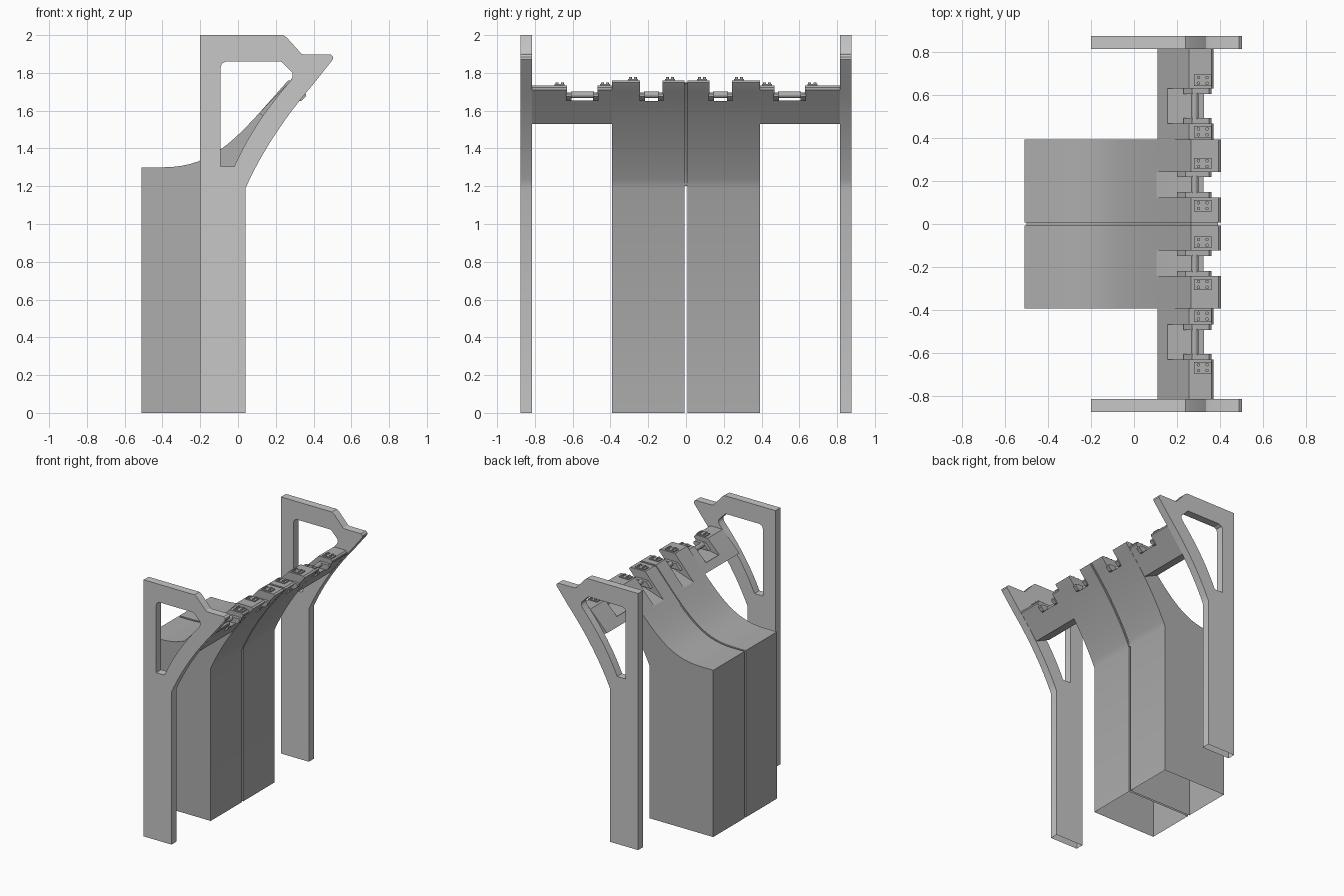
import bpy, bmesh, math
from mathutils import Vector

if "Cube" in bpy.data.objects:
    bpy.data.objects.remove(bpy.data.objects["Cube"])


def material(name, value):
    m = bpy.data.materials.new(name)
    m.diffuse_color = (value, value, value, 1)
    m.use_nodes = True
    m.node_tree.nodes["Principled BSDF"].inputs["Base Color"].default_value = m.diffuse_color
    return m


BODY_GREY = material("mid grey", 0.42)
FRAME_GREY = material("light grey", 0.57)


def bezier(points, n=12):
    """Points on a quadratic or cubic curve in the x-z plane."""
    out = []
    for i in range(n + 1):
        pts = [Vector(p) for p in points]
        while len(pts) > 1:
            pts = [a.lerp(b, i / n) for a, b in zip(pts, pts[1:])]
        out.append(tuple(pts[0]))
    return out


def prism(name, profile, ya, yb, mat):
    """Extrude an x-z profile along y."""
    y0, y1 = min(ya, yb), max(ya, yb)
    bm = bmesh.new()
    face = bm.faces.new([bm.verts.new((x, y0, z)) for x, z in profile])
    new = bmesh.ops.extrude_face_region(bm, geom=[face])["geom"]
    bmesh.ops.translate(bm, vec=(0, y1 - y0, 0),
                        verts=[v for v in new if isinstance(v, bmesh.types.BMVert)])
    bmesh.ops.recalc_face_normals(bm, faces=bm.faces)
    me = bpy.data.meshes.new(name)
    bm.to_mesh(me)
    bm.free()
    me.materials.append(mat)
    ob = bpy.data.objects.new(name, me)
    bpy.context.collection.objects.link(ob)
    return ob


def rect(x0, x1, z0, z1):
    return [(x0, z0), (x1, z0), (x1, z1), (x0, z1)]


def cut(ob, profile, ya, yb):
    """Subtract an extruded profile and bake the result."""
    tool = prism("cutter", profile, ya, yb, ob.data.materials[0])
    tool.hide_render = True
    mod = ob.modifiers.new("cut", 'BOOLEAN')
    mod.operation, mod.solver, mod.object = 'DIFFERENCE', 'EXACT', tool
    deps = bpy.context.evaluated_depsgraph_get()
    me = bpy.data.meshes.new_from_object(ob.evaluated_get(deps))
    ob.modifiers.clear()
    ob.data = me
    bpy.data.objects.remove(tool)


def open_bottom(ob):
    bm = bmesh.new()
    bm.from_mesh(ob.data)
    base = [f for f in bm.faces if all(abs(v.co.z) < 1e-4 for v in f.verts)]
    bmesh.ops.delete(bm, geom=base, context='FACES')
    bm.to_mesh(ob.data)
    bm.free()


def smooth(ob):
    bpy.ops.object.select_all(action='DESELECT')
    bpy.context.view_layer.objects.active = ob
    ob.select_set(True)
    bpy.ops.object.shade_smooth_by_angle(angle=math.radians(25))


def cylinder(name, radius, depth, loc, along_y, mat):
    bpy.ops.mesh.primitive_cylinder_add(vertices=12, radius=radius, depth=depth, location=loc,
                                        rotation=(math.pi / 2 if along_y else 0, 0, 0))
    ob = bpy.context.object
    ob.name = name
    ob.data.materials.append(mat)
    smooth(ob)


# Shared sweeps of the overhanging front and the sloping back
front_curve = bezier([(0.04, 1.19), (0.165, 1.47), (0.40, 1.742)])
back_curve = bezier([(-0.40, 1.30), (-0.12, 1.30), (0.0, 1.46), (0.265, 1.76)], 16)

body_profile = ([(-0.51, 0), (0.04, 0)] + front_curve + [(0.405, 1.75), (0.393, 1.76)]
                + back_curve[::-1] + [(-0.51, 1.30)])
filler_profile = ([(-0.50, 1.20), (0.04, 1.20)]
                  + [(x - 0.01, z + 0.005) for x, z in front_curve[1:]]
                  + [(x, z - 0.01) for x, z in back_curve[::-1]] + [(-0.50, 1.29)])
wing_profile = [(0.11, 1.585), (0.23, 1.53), (0.30, 1.622), (0.37, 1.71),
                (0.37, 1.722), (0.36, 1.733), (0.255, 1.733), (0.18, 1.658)]
frame_profile = ([(-0.2, 0), (0.04, 0)] + front_curve
                 + [(0.503, 1.872), (0.503, 1.885), (0.49, 1.897), (0.35, 1.897), (0.335, 1.902),
                    (0.26, 1.985), (0.24, 2.0), (-0.2, 2.0)])
window_profile = (bezier([(-0.02, 1.305), (0.085, 1.54), (0.28, 1.76)], 10)
                  + [(0.29, 1.78), (0.288, 1.80), (0.235, 1.855), (0.225, 1.86),
                     (-0.065, 1.86), (-0.085, 1.85), (-0.092, 1.83), (-0.092, 1.305)])
body_notch = [(0.105, 1.58), (0.315, 1.65), (0.6, 1.65), (0.6, 1.95), (0.105, 1.95)]
wing_notch = [(0.155, 1.625), (0.32, 1.655), (0.6, 1.655), (0.6, 1.95), (0.155, 1.95)]


def hinge(s, y0, y1, x0, z_top):
    """Two brackets and a pin across a notch, with bolted leaves on its rims."""
    for y, d in ((y0, 1), (y1, -1)):
        prism("hinge_bracket", [(x0, 1.652), (0.335, 1.652), (0.36, 1.675), (0.36, 1.688),
                                (0.35, 1.697), (x0 + 0.04, 1.697)],
              s * (y - d * 0.004), s * (y + d * 0.025), BODY_GREY)
        prism("hinge_leaf", rect(0.28, 0.36, z_top - 0.004, z_top + 0.008),
              s * (y - d * 0.012), s * (y - d * 0.065), BODY_GREY)
        for x in (0.30, 0.34):
            for e in (0.025, 0.052):
                cylinder("bolt", 0.008, 0.014, (x, s * (y - d * e), z_top + 0.010), False, BODY_GREY)
    cylinder("hinge_pin", 0.018, y1 - y0 - 0.04, (0.283, s * (y0 + y1) / 2, 1.684), True, BODY_GREY)


for s in (1, -1):
    # Central block with a toothed upper lip
    block = prism("main_block", body_profile, s * 0.008, s * 0.393, BODY_GREY)
    cut(block, body_notch, s * 0.124, s * 0.243)
    open_bottom(block)
    smooth(block)
    hinge(s, 0.124, 0.243, 0.20, 1.76)

    # Connecting wing between block and side frame
    wing = prism("side_wing", wing_profile, s * 0.393, s * 0.816, BODY_GREY)
    cut(wing, wing_notch, s * 0.468, s * 0.63)
    smooth(wing)
    hinge(s, 0.468, 0.63, 0.23, 1.733)

    # Side frame: post, brace and top arm around a window
    frame = prism("side_frame", frame_profile, s * 0.815, s * 0.876, FRAME_GREY)
    cut(frame, window_profile, s * 0.78, s * 0.92)
    open_bottom(frame)
    smooth(frame)

# Recessed joint between the two blocks
smooth(prism("joint_filler", filler_profile, -0.008, 0.008, BODY_GREY))
